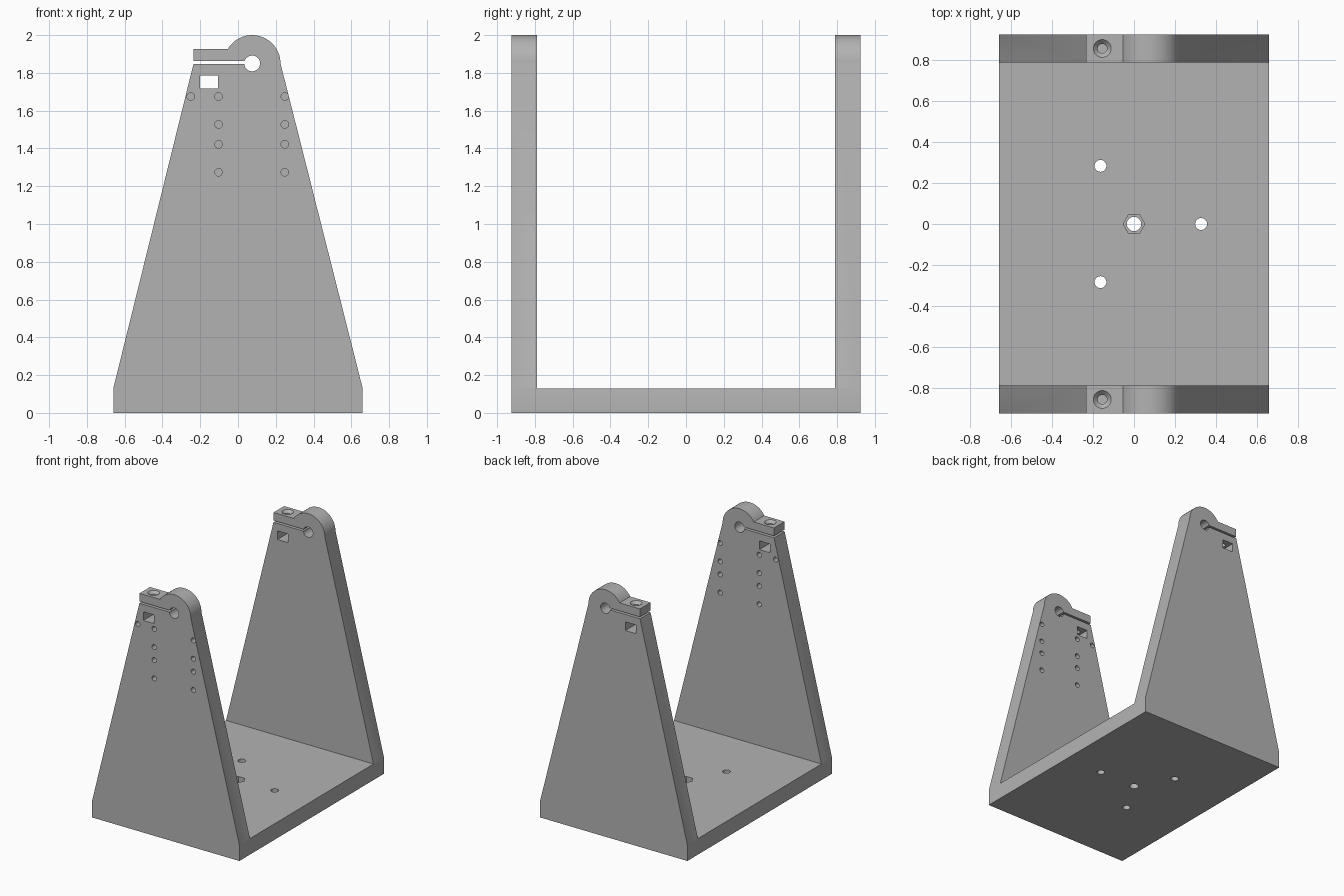
import bpy, bmesh
from math import cos, sin, pi, radians, asin
from mathutils import Matrix

cube = bpy.data.objects.get("Cube")
if cube:
    bpy.data.objects.remove(cube, do_unlink=True)

grey = bpy.data.materials.new("plain grey")
grey.use_nodes = True
colour = (0.45, 0.45, 0.45, 1)
grey.diffuse_color = colour
grey.node_tree.nodes["Principled BSDF"].inputs["Base Color"].default_value = colour

HALF_W, HALF_D, BASE = 0.66, 0.925, 0.13
INNER = 0.79                     # inner face of the side walls
BORE_X, BORE_Z, EAR_R = 0.075, 1.85, 0.15
TAB_X, TAB_Z = -0.235, 1.927
WALL_Y = (HALF_D + INNER) / 2


def add_mesh(name, bm):
    bmesh.ops.recalc_face_normals(bm, faces=bm.faces)
    mesh = bpy.data.meshes.new(name)
    bm.to_mesh(mesh)
    bm.free()
    mesh.materials.append(grey)
    obj = bpy.data.objects.new(name, mesh)
    bpy.context.collection.objects.link(obj)
    return obj


def cut(body, bm):
    """Subtract a solid from the body and discard it."""
    cutter = add_mesh("cutter", bm)
    cutter.hide_render = True
    mod = body.modifiers.new("cut", 'BOOLEAN')
    mod.operation, mod.solver, mod.object = 'DIFFERENCE', 'EXACT', cutter
    bpy.context.view_layer.objects.active = body
    bpy.ops.object.modifier_apply(modifier=mod.name)
    bpy.data.objects.remove(cutter, do_unlink=True)


def box(x0, x1, y0, y1, z0, z1):
    bm = bmesh.new()
    bmesh.ops.create_cube(bm, size=1, matrix=Matrix.Translation(
        ((x0 + x1) / 2, (y0 + y1) / 2, (z0 + z1) / 2))
        @ Matrix.Diagonal((x1 - x0, y1 - y0, z1 - z0, 1)))
    return bm


def rod(centre, r_low, r_high, length, sides=32, along_y=False):
    bm = bmesh.new()
    turn = Matrix.Rotation(pi / 2, 4, 'X') if along_y else Matrix.Identity(4)
    bmesh.ops.create_cone(bm, cap_ends=True, segments=sides, radius1=r_low,
                          radius2=r_high, depth=length,
                          matrix=Matrix.Translation(centre) @ turn)
    return bm


# Tapered outline with a rounded ear and a clamp tab, extruded front to back
end = pi - asin((TAB_Z - BORE_Z) / EAR_R)
arc = [(BORE_X + EAR_R * cos(end * i / 32), BORE_Z + EAR_R * sin(end * i / 32))
       for i in range(33)]
outline = [(-HALF_W, 0), (HALF_W, 0), (HALF_W, BASE)] + arc + [
    (TAB_X, TAB_Z), (TAB_X, BORE_Z), (-HALF_W, BASE)]
bm = bmesh.new()
face = bm.faces.new([bm.verts.new((x, -HALF_D, z)) for x, z in outline])
side = bmesh.ops.extrude_face_region(bm, geom=[face])["geom"]
bmesh.ops.translate(bm, vec=(0, 2 * HALF_D, 0),
                    verts=[g for g in side if isinstance(g, bmesh.types.BMVert)])
bracket = add_mesh("bracket", bm)

# Open space between the two walls
cut(bracket, box(-1, 1, -INNER, INNER, BASE, 3))

# Clamp slot, shaft bore and nut window through both walls
cut(bracket, box(-0.5, BORE_X - 0.01, -1, 1, 1.847, 1.862))
cut(bracket, rod((BORE_X, 0, BORE_Z), 0.042, 0.042, 3, along_y=True))
cut(bracket, box(-0.2, -0.105, -1, 1, 1.717, 1.787))

# Countersunk clamp screw holes in the tabs
for y in (-WALL_Y, WALL_Y):
    cut(bracket, rod((-0.155, y, 1.85), 0.023, 0.023, 0.2))
    cut(bracket, rod((-0.155, y, TAB_Z - 0.01), 0.022, 0.046, 0.025))

# Small mounting holes in the front wall
small = [(x, z) for x in (-0.103, 0.248) for z in (1.675, 1.527, 1.422, 1.274)]
for x, z in small + [(-0.25, 1.675)]:
    cut(bracket, rod((x, -WALL_Y, z), 0.02, 0.02, 0.3, 20, along_y=True))

# Base: three fixing holes around a central hole with a hexagonal recess
for i in range(3):
    a = 2 * pi * i / 3
    cut(bracket, rod((0.328 * cos(a), 0.328 * sin(a), 0), 0.029, 0.029, 1))
cut(bracket, rod((0, 0, 0), 0.035, 0.035, 1))
hexagon = rod((0, 0, BASE), 0.053, 0.053, 0.12, 6)
bmesh.ops.rotate(hexagon, verts=hexagon.verts, cent=(0, 0, 0),
                 matrix=Matrix.Rotation(pi / 2, 3, 'Z'))
cut(bracket, hexagon)

bpy.ops.object.select_all(action='DESELECT')
bracket.select_set(True)
bpy.context.view_layer.objects.active = bracket
bpy.ops.object.shade_smooth_by_angle(angle=radians(30))
